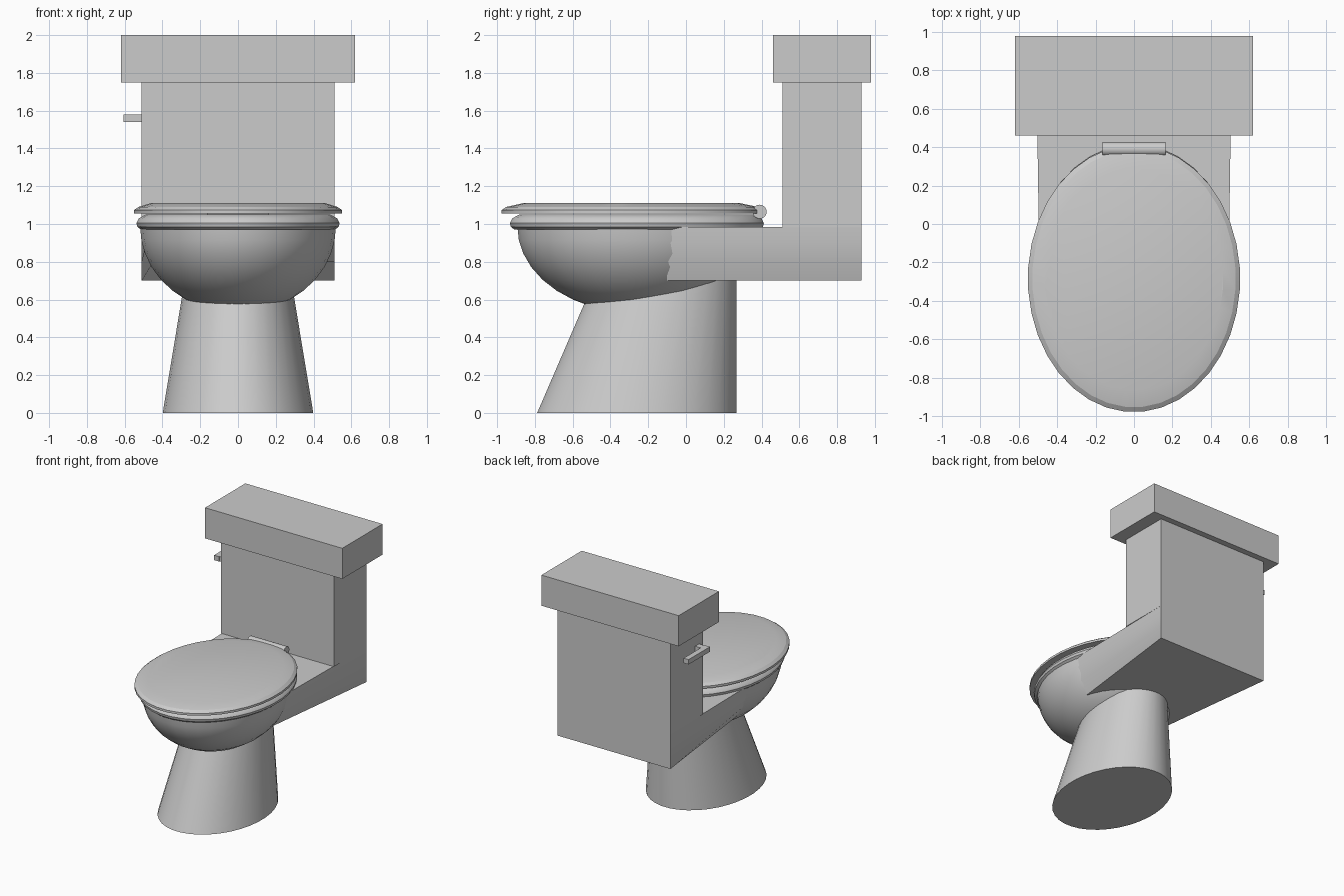
import bpy, bmesh, math

if "Cube" in bpy.data.objects:
    bpy.data.objects.remove(bpy.data.objects["Cube"])

SEG = 36


def finish(name, bm, angle=None):
    bmesh.ops.recalc_face_normals(bm, faces=bm.faces)
    me = bpy.data.meshes.new(name)
    bm.to_mesh(me)
    bm.free()
    ob = bpy.data.objects.new(name, me)
    bpy.context.collection.objects.link(ob)
    if angle:
        bpy.ops.object.select_all(action='DESELECT')
        bpy.context.view_layer.objects.active = ob
        ob.select_set(True)
        bpy.ops.object.shade_smooth_by_angle(angle=math.radians(angle))
    return ob


def loft(name, loops, angle=None, closed=False):
    """Skin a list of point loops; cap the ends, or join last to first."""
    bm = bmesh.new()
    rings = [[bm.verts.new(p) for p in loop] for loop in loops]
    pairs = list(zip(rings, rings[1:]))
    if closed:
        pairs.append((rings[-1], rings[0]))
    else:
        bm.faces.new(rings[0])
        bm.faces.new(rings[-1])
    for a, b in pairs:
        n = len(a)
        for i in range(n):
            j = (i + 1) % n
            bm.faces.new((a[i], a[j], b[j], b[i]))
    return finish(name, bm, angle)


def ellipse(rx, ry, cy, z):
    return [(rx * math.cos(t), cy + ry * math.sin(t), z)
            for t in (2 * math.pi * (i + .5) / SEG - math.pi / 2 for i in range(SEG))]


def box(name, x0, x1, y0, y1, z0, z1):
    return loft(name, [[(x0, y0, z), (x1, y0, z), (x1, y1, z), (x0, y1, z)] for z in (z0, z1)])


# Tank and its lid
box("tank", -.51, .51, .51, .93, .985, 1.75)
box("tank_lid", -.62, .62, .46, .98, 1.75, 2.0)

# Shelf that blends from the bowl's section to the tank's rectangle
half = [(.385, .70), (.45, .80), (.485, .90), (.495, .985)]
front = [(x, -.10, z) for x, z in half]
back = [(.51, .93, z) for x, z in half]
loft("tank_shelf", [s + [(-x, y, z) for x, y, z in reversed(s)] for s in (front, back)], 20)

# Half-ellipsoid bowl
angles = [math.radians(a) for a in (4, 12, 22, 32, 42, 52, 62, 72, 81, 90)]
loft("bowl", [ellipse(.52 * math.sin(a), .63 * math.sin(a), -.265, .985 - .455 * math.cos(a))
              for a in angles], 40)

# Leaning pedestal with an upright back
loft("pedestal", [ellipse(.40, .53, -.26, 0), ellipse(.277, .37, -.10, .74)], 30)

# Seat ring with a rounded rim
seat = [(0, .97), (.02, .985), (.025, 1.005), (.012, 1.03), (-.025, 1.05),
        (-.15, 1.05), (-.17, 1.02), (-.15, .97)]
loft("seat", [ellipse(.515 + d, .65 + d, -.26, z) for d, z in seat], 35, closed=True)

# Seat lid with a bevelled edge
loft("seat_lid", [ellipse(.553, .695, -.285, 1.055), ellipse(.553, .695, -.285, 1.073),
                  ellipse(.53, .67, -.285, 1.09), ellipse(.465, .578, -.288, 1.11)], 17)

# Hinge barrel
loft("hinge", [[(x, .39 + .037 * math.cos(t), 1.065 + .037 * math.sin(t))
                for t in (2 * math.pi * i / 20 for i in range(20))] for x in (-.165, .165)], 30)

# Flush handle on the left side of the tank
box("handle_stem", -.565, -.50, .56, .61, 1.54, 1.58)
box("handle_lever", -.605, -.56, .555, .83, 1.54, 1.58)
